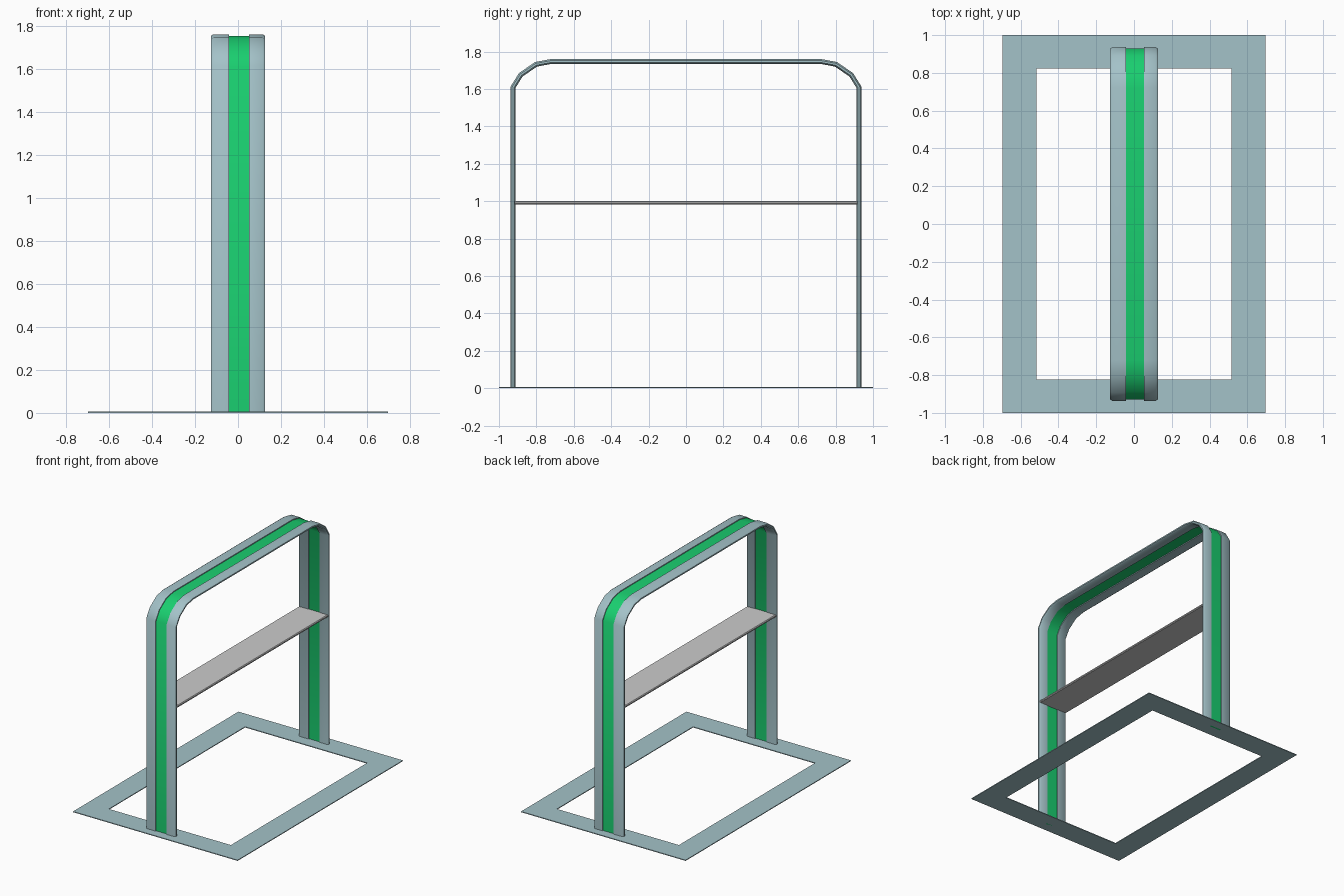
import bpy, bmesh, math
from mathutils import Vector

if "Cube" in bpy.data.objects:
    bpy.data.objects.remove(bpy.data.objects["Cube"])


def material(name, color):
    m = bpy.data.materials.new(name)
    m.diffuse_color = color
    m.use_nodes = True
    m.node_tree.nodes["Principled BSDF"].inputs["Base Color"].default_value = m.diffuse_color
    return m


def finish(bm, name, mat=None):
    bmesh.ops.recalc_face_normals(bm, faces=bm.faces)
    me = bpy.data.meshes.new(name)
    bm.to_mesh(me)
    bm.free()
    ob = bpy.data.objects.new(name, me)
    bpy.context.collection.objects.link(ob)
    if mat:
        me.materials.append(mat)
    return ob


def smooth(ob):
    bpy.ops.object.select_all(action='DESELECT')
    ob.select_set(True)
    bpy.context.view_layer.objects.active = ob
    bpy.ops.object.shade_smooth_by_angle(angle=math.radians(40))


def sweep(name, path, section, mat):
    """Sweep a section of (x, inward depth) points along a (y, z) path with mitred joints."""
    bm = bmesh.new()
    pts = [Vector(p) for p in path]
    dirs = [(b - a).normalized() for a, b in zip(pts, pts[1:])]
    norms = [Vector((d.y, -d.x)) for d in dirs]
    rings = []
    for i, p in enumerate(pts):
        n0, n1 = norms[max(i - 1, 0)], norms[min(i, len(norms) - 1)]
        miter = (n0 + n1) / (1 + n0.dot(n1))
        rings.append([bm.verts.new((x, p.x + miter.x * d, p.y + miter.y * d))
                      for x, d in section])
    n = len(section)
    for a, b in zip(rings, rings[1:]):
        for j in range(n):
            k = (j + 1) % n
            bm.faces.new((a[j], a[k], b[k], b[j]))
    bm.faces.new(rings[0])
    bm.faces.new(rings[-1])
    ob = finish(bm, name, mat)
    smooth(ob)
    return ob


steel = material("pale_steel", (0.37, 0.54, 0.58, 1))
green = material("green", (0.01, 0.62, 0.16, 1))

# Arch outline seen from the side, mirrored front to back
half = [(-0.937, 0.0), (-0.937, 1.614), (-0.893, 1.685), (-0.807, 1.744), (-0.722, 1.76)]
arch = half + [(-y, z) for y, z in reversed(half)]

# Two side rails with chamfered outer edges
for name, s, inner in (("left_rail", -1, 0.042), ("right_rail", 1, 0.052)):
    sec = [(inner, 0), (0.114, 0), (0.126, 0.008), (0.126, 0.018), (0.114, 0.026), (inner, 0.026)]
    sweep(name, arch, [(s * x, d) for x, d in sec], steel)

# Recessed coloured strip between the rails
sweep("green_strip", arch,
      [(-0.042, 0.007), (0.052, 0.007), (0.052, 0.020), (-0.042, 0.020)], green)

# Crossbar shelf with chamfered long edges
bm = bmesh.new()
prof = [(-0.124, 0.987), (-0.119, 0.982), (0.119, 0.982), (0.124, 0.987),
        (0.124, 0.995), (0.119, 1.0), (-0.119, 1.0), (-0.124, 0.995)]
ends = [[bm.verts.new((x, y, z)) for x, z in prof] for y in (-0.914, 0.914)]
for j in range(len(prof)):
    k = (j + 1) % len(prof)
    bm.faces.new((ends[0][j], ends[0][k], ends[1][k], ends[1][j]))
for e in ends:
    bm.faces.new(e)
finish(bm, "cross_shelf")

# Flat rectangular floor frame
bm = bmesh.new()
corners = [(-1, -1), (1, -1), (1, 1), (-1, 1)]
loops = [[bm.verts.new((sx * w, sy * l, z)) for sx, sy in corners]
         for w, l, z in ((0.697, 1.0, 0), (0.697, 1.0, 0.006),
                         (0.517, 0.824, 0.006), (0.517, 0.824, 0))]
for i in range(4):
    a, b = loops[i], loops[(i + 1) % 4]
    for j in range(4):
        k = (j + 1) % 4
        bm.faces.new((a[j], a[k], b[k], b[j]))
finish(bm, "floor_frame", steel)
